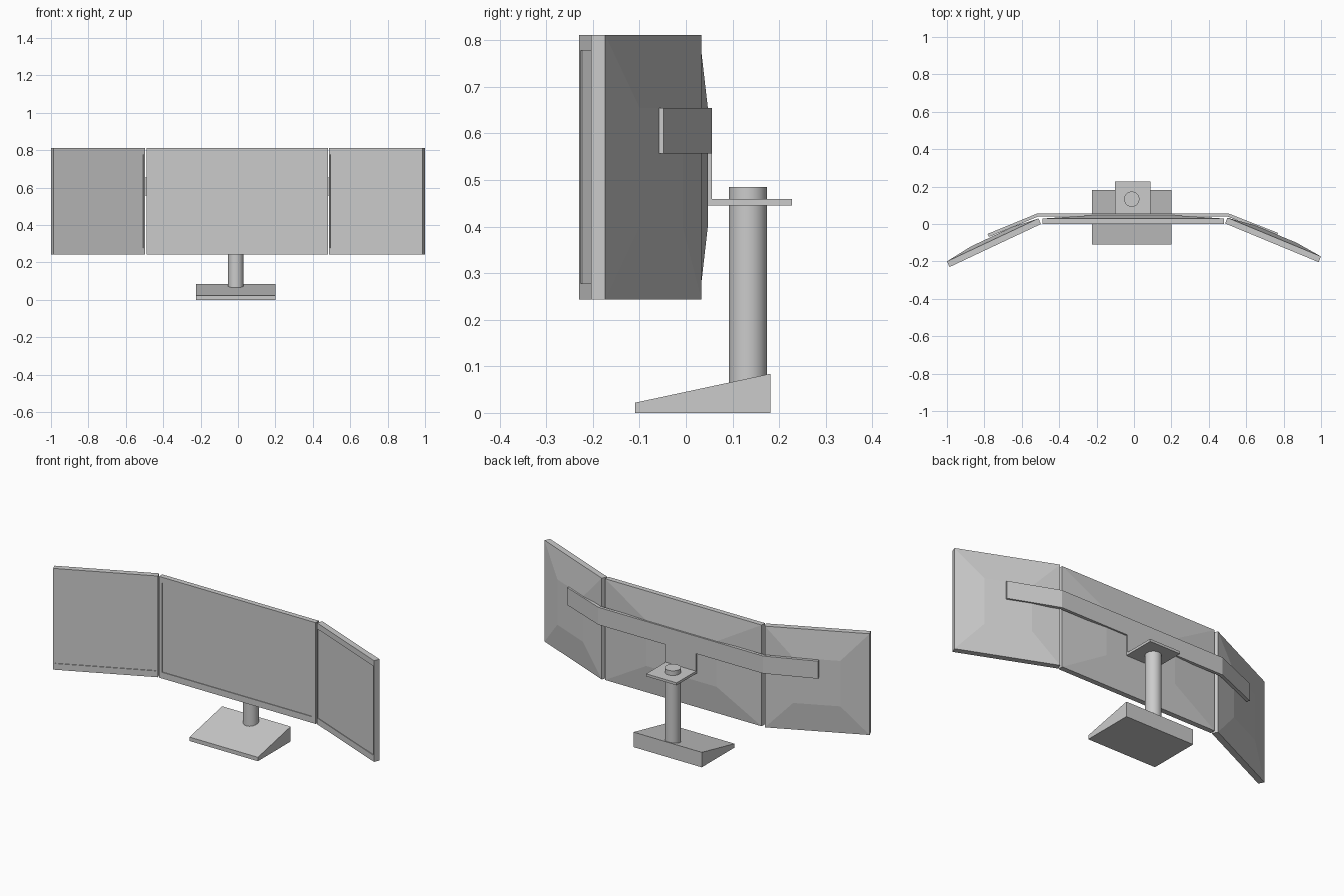
import bpy, bmesh, math
from mathutils import Vector

if "Cube" in bpy.data.objects:
    bpy.data.objects.remove(bpy.data.objects["Cube"])


def finish(name, bm):
    bmesh.ops.recalc_face_normals(bm, faces=bm.faces)
    mesh = bpy.data.meshes.new(name)
    bm.to_mesh(mesh)
    bm.free()
    obj = bpy.data.objects.new(name, mesh)
    bpy.context.collection.objects.link(obj)
    return obj


def loft(name, rings):
    """Closed solid through a series of equal-length point loops."""
    bm = bmesh.new()
    loops = [[bm.verts.new(p) for p in ring] for ring in rings]
    for a, b in zip(loops, loops[1:]):
        for i in range(len(a)):
            j = (i + 1) % len(a)
            bm.faces.new((a[i], a[j], b[j], b[i]))
    bm.faces.new(loops[0])
    bm.faces.new(loops[-1])
    return finish(name, bm)


Z0, Z1 = 0.243, 0.811        # bottom and top of the screens


def monitor(name, start, end, thick, bezel_l, bezel_r):
    """Panel from start to end (front edge in plan), recessed screen, faceted back."""
    a, b = Vector(start), Vector(end)
    width = (b - a).length
    along = (b - a) / width
    back = Vector((-along.y, along.x))

    def ring(s0, s1, z0, z1, depth):
        pts = []
        for s, z in ((s0, z0), (s1, z0), (s1, z1), (s0, z1)):
            p = a + along * s + back * depth
            pts.append((p.x, p.y, z))
        return pts

    screen = (bezel_l, width - bezel_r, 0.278, 0.778)
    loft(name, [
        ring(*screen, 0.004),
        ring(*screen, 0),
        ring(0, width, Z0, Z1, 0),
        ring(0, width, Z0, Z1, thick),
        ring(width * 0.275, width * 0.725, 0.40, 0.655, thick + 0.018),
    ])


monitor("centre_monitor", (-0.49, 0), (0.482, 0), 0.029, 0.017, 0.025)
monitor("left_monitor", (-0.986, -0.23), (-0.497, 0), 0.033, 0.008, 0.009)
monitor("right_monitor", (0.487, 0.003), (0.987, -0.204), 0.033, 0.006, 0.007)

# Bent arm carrying the three monitors
arm_plan = [((-0.783, -0.053), (-0.776, -0.069)), ((-0.518, 0.056), (-0.515, 0.039)),
            ((0.506, 0.056), (0.503, 0.039)), ((0.771, -0.048), (0.764, -0.065))]
loft("support_arm", [[(*o, 0.557), (*i, 0.557), (*i, 0.655), (*o, 0.655)]
                     for o, i in arm_plan])

# L-shaped bracket joining the arm to the pole
bracket = [(0.046, 0.557), (0.046, 0.445), (0.228, 0.445), (0.228, 0.459),
           (0.056, 0.459), (0.056, 0.557)]
loft("pole_bracket", [[(x, y, z) for y, z in bracket] for x in (-0.102, 0.088)])

# Round pole
pole = loft("pole", [[(-0.012 + 0.041 * math.cos(t), 0.133 + 0.041 * math.sin(t), z)
                      for t in (math.tau * k / 32 for k in range(32))]
                     for z in (0.03, 0.485)])
bpy.context.view_layer.objects.active = pole
pole.select_set(True)
bpy.ops.object.shade_smooth_by_angle()

# Wedge-shaped foot
wedge = [(-0.109, 0), (0.181, 0), (0.181, 0.084), (-0.109, 0.022)]
loft("base", [[(x, y, z) for y, z in wedge] for x in (-0.225, 0.2)])
